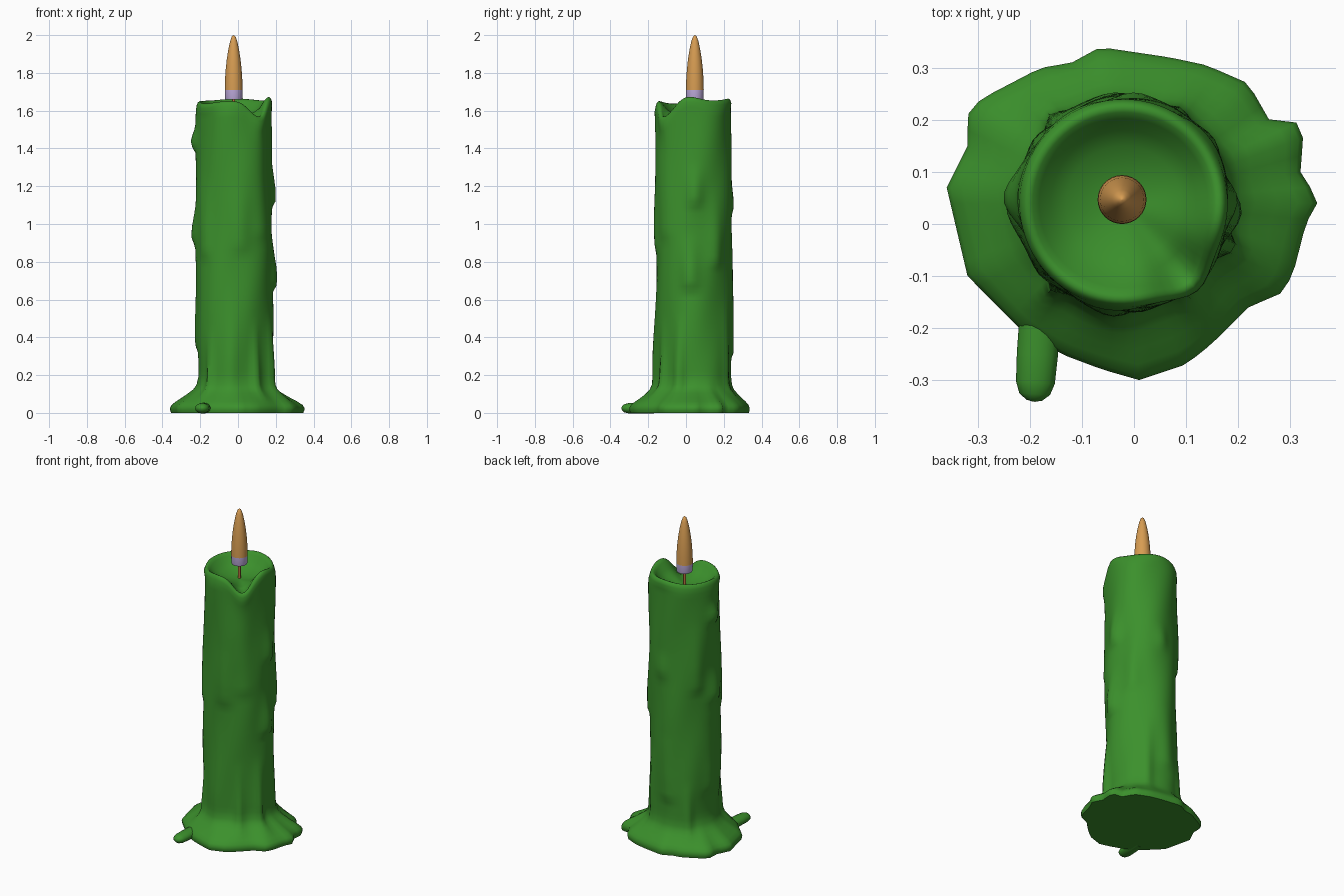
import bpy, bmesh, math
from mathutils import Matrix, Vector

if "Cube" in bpy.data.objects:
    bpy.data.objects.remove(bpy.data.objects["Cube"])

CX, CY, N = -0.02, 0.04, 72


def material(name, rgb):
    m = bpy.data.materials.new(name)
    m.diffuse_color = (*rgb, 1)
    m.use_nodes = True
    m.node_tree.nodes["Principled BSDF"].inputs["Base Color"].default_value = m.diffuse_color
    return m


GREEN = material("green wax", (0.044, 0.28, 0.025))
FLAME = material("flame orange", (0.68, 0.335, 0.085))
LILAC = material("lilac", (0.52, 0.41, 0.72))
WICK = material("wick brown", (0.48, 0.18, 0.05))


def rings_object(name, rings, mat, matrix=Matrix(), angle=50):
    """Skin a stack of closed rings and cap both ends."""
    bm = bmesh.new()
    loops = [[bm.verts.new(matrix @ Vector(p)) for p in r] for r in rings]
    for a, b in zip(loops, loops[1:]):
        n = len(a)
        for i in range(n):
            j = (i + 1) % n
            bm.faces.new((a[i], a[j], b[j], b[i]))
    bm.faces.new(loops[0][::-1])
    bm.faces.new(loops[-1])
    bmesh.ops.recalc_face_normals(bm, faces=bm.faces)
    me = bpy.data.meshes.new(name)
    bm.to_mesh(me)
    bm.free()
    me.materials.append(mat)
    ob = bpy.data.objects.new(name, me)
    bpy.context.collection.objects.link(ob)
    bpy.ops.object.select_all(action='DESELECT')
    ob.select_set(True)
    bpy.context.view_layer.objects.active = ob
    bpy.ops.object.shade_smooth_by_angle(angle=math.radians(angle))
    return ob


def lathe(name, profile, mat, matrix, n=24):
    rings = [[(r * math.cos(2 * math.pi * i / n), r * math.sin(2 * math.pi * i / n), z)
              for i in range(n)] for r, z in profile]
    return rings_object(name, rings, mat, matrix)


def gap(a, b):
    return (a - b + math.pi) % (2 * math.pi) - math.pi


def bump(a, deg, width):
    return math.exp(-(gap(a, math.radians(deg)) / width) ** 2)


# Outline of the wax puddle, seen from above
PUDDLE = [(-.36, .07), (-.32, .15), (-.32, .21), (-.295, .24), (-.18, .30), (-.12, .31),
          (-.065, .34), (.07, .32), (.14, .305), (.22, .27), (.26, .20), (.31, .20),
          (.325, .165), (.32, .10), (.355, .045), (.33, 0), (.31, -.08), (.29, -.13),
          (.22, -.16), (.15, -.23), (.10, -.27), (.01, -.30), (-.06, -.28), (-.14, -.25),
          (-.22, -.20), (-.32, -.10)]


def puddle_radius(a):
    """Distance from the candle axis to the straight-sided outline."""
    d = Vector((math.cos(a), math.sin(a)))
    best = 0
    for p, q in zip(PUDDLE, PUDDLE[1:] + PUDDLE[:1]):
        p, q = Vector((p[0] - CX, p[1] - CY)), Vector((q[0] - CX, q[1] - CY))
        e = q - p
        det = d.x * e.y - d.y * e.x
        if abs(det) > 1e-9:
            t = (p.x * e.y - p.y * e.x) / det
            s = (p.x * d.y - p.y * d.x) / det
            if t > 0 and -1e-6 <= s <= 1 + 1e-6:
                best = max(best, t)
    return best


# Wax runs: angle in degrees, bottom z, top z, half width, thickness
DRIPS = [(178, 1.42, 1.52, .22, .026), (180, .92, 1.10, .25, .02), (172, .36, .75, .25, .016),
         (2, 1.12, 1.32, .2, .02), (-5, .68, .95, .22, .026), (-22, .08, .52, .13, .03),
         (-55, .08, .50, .12, .022), (-95, .1, .75, .2, .012), (-130, .1, .45, .1, .022),
         (-80, .88, 1.2, .25, .012), (-48, .95, 1.6, .25, .010), (-140, .85, 1.25, .2, .012),
         (60, .1, .6, .15, .016), (95, .32, .7, .25, .014), (35, .8, 1.2, .2, .013),
         (130, .1, .42, .12, .02), (145, 1.0, 1.4, .2, .012), (85, 1.08, 1.22, .2, .012)]


def body_radius(a, z):
    r = .201 + .004 * math.sin(3 * a + 4 * z) + .003 * math.sin(5 * a - 9 * z)
    r -= .012 * bump(a, 180, .6) * math.exp(-((z - .22) / .12) ** 2)
    for deg, z0, z1, w, t in DRIPS:
        if z0 - .04 < z < z1:
            lower = min(1, (z - z0 + .04) / .04)
            fade = min(1, (z1 - z) / (.7 * (z1 - z0)))
            r += t * lower * fade * bump(a, deg, w)
    return r


def rim_height(a):
    return (1.652 + .022 * bump(a, -8, .4) + .012 * bump(a, 85, .6)
            - .015 * bump(a, 215, .5) - .085 * bump(a, -50, .36))


# Candle: puddle, shaft, rim with pouring notch, hollow top
angles = [2 * math.pi * i / N for i in range(N)]


def ring(radius, height):
    return [(CX + radius(a) * math.cos(a), CY + radius(a) * math.sin(a), height(a))
            for a in angles]


rings = []
for z, k in [(0, .96), (.012, .99), (.026, 1), (.042, .94), (.06, .78), (.08, .56),
             (.105, .31), (.125, .14), (.15, .04)]:
    rings.append(ring(lambda a: body_radius(a, z) * (1 - k) + puddle_radius(a) * k,
                      lambda a: z))
for i in range(45):
    z = .19 + i * 1.41 / 44
    drop = max(0, (z - 1.3) / .3)
    rings.append(ring(lambda a: body_radius(a, z) + .022 * drop ** 3 * bump(a, -50, .25),
                      lambda a: z + drop * (rim_height(a) - 1.655)))
for k, dz in [(.985, -.024), (.955, -.007), (.91, 0), (.86, -.004), (.80, -.016)]:
    rings.append(ring(lambda a: .203 * k + .02 * bump(a, -50, .25),
                      lambda a: rim_height(a) + dz))
for r, f in [(.14, .5), (.11, .27), (.06, .06), (.02, 0)]:
    rings.append(ring(lambda a: r, lambda a: 1.565 + f * (rim_height(a) - 1.565)))
rings_object("candle_wax", rings, GREEN, angle=60)

# Stray finger of wax running out of the puddle
finger = Matrix.Translation((-.18, -.17, .026)) @ \
    Vector((-.012, -.17, -.002)).to_track_quat('Z', 'Y').to_matrix().to_4x4() @ \
    Matrix.Diagonal((1.1, .8, 1, 1))
lathe("wax_finger", [(.036, 0), (.036, .08), (.034, .135), (.027, .157), (.014, .169), (.002, .172)],
      GREEN, finger, 16)

# Wick, collar and flame
axis = Matrix.Translation((-.023, .047, 0))
lathe("wick", [(.008, 1.55), (.008, 1.67)], WICK, axis, 10)
lathe("flame_collar", [(.044, 1.658), (.046, 1.665), (.047, 1.71)], LILAC, axis, 32)
lathe("flame", [(.047, 1.71), (.046, 1.76), (.042, 1.82), (.036, 1.875), (.028, 1.925),
                (.019, 1.967), (.010, 1.992), (.001, 2.0)], FLAME, axis, 32)
